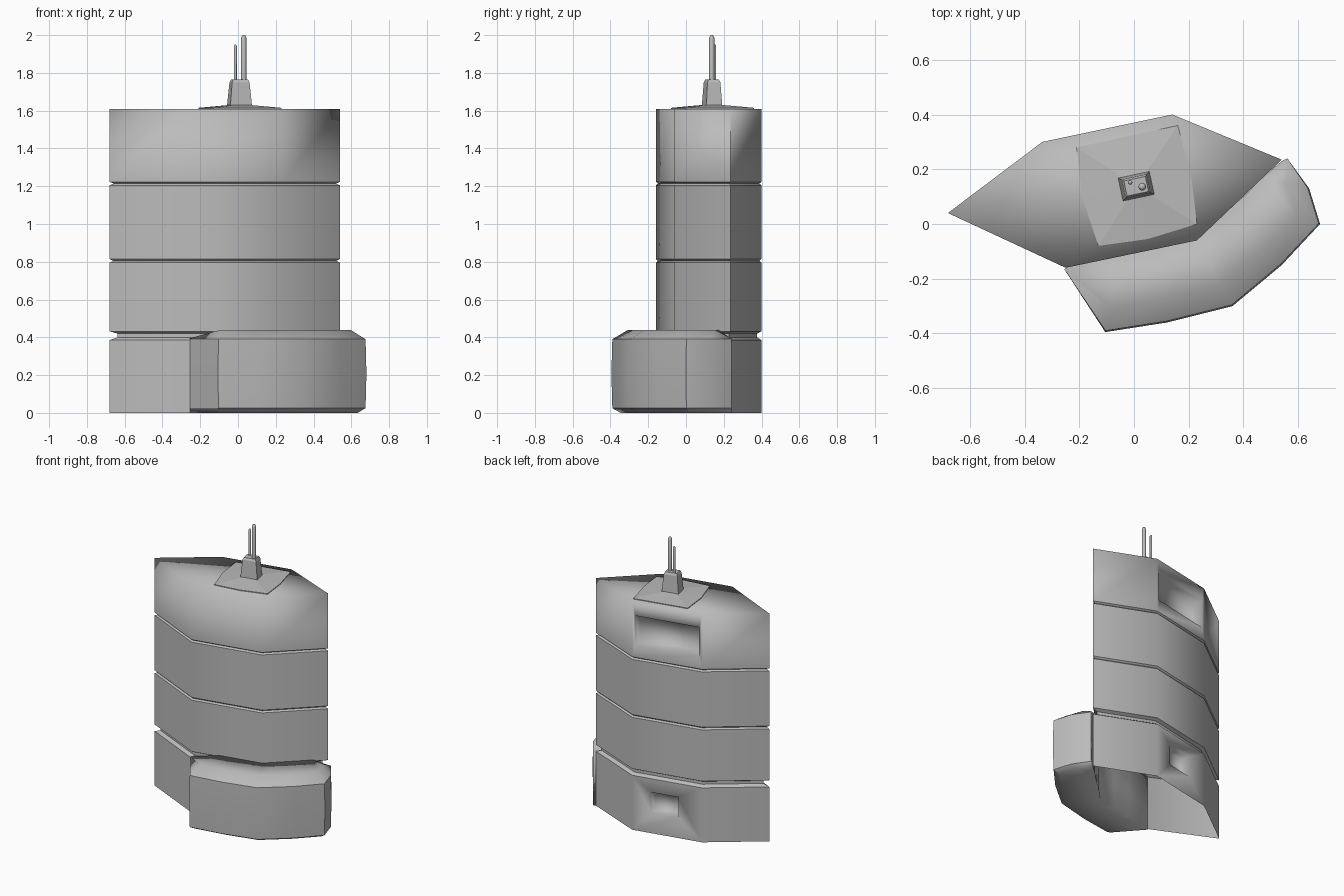
import bpy, bmesh, math
from mathutils import Vector

if "Cube" in bpy.data.objects:
    bpy.data.objects.remove(bpy.data.objects["Cube"], do_unlink=True)

grey = bpy.data.materials.new("plain_grey")
grey.use_nodes = True
GREY = (0.5, 0.5, 0.5, 1)
grey.diffuse_color = GREY
grey.node_tree.nodes["Principled BSDF"].inputs["Base Color"].default_value = GREY


def finish(name, bm, smooth=True):
    bmesh.ops.recalc_face_normals(bm, faces=bm.faces)
    for f in bm.faces:
        f.smooth = smooth
    mesh = bpy.data.meshes.new(name)
    bm.to_mesh(mesh)
    bm.free()
    mesh.materials.append(grey)
    obj = bpy.data.objects.new(name, mesh)
    bpy.context.collection.objects.link(obj)
    return obj


def inset(points, d):
    """Move a counter-clockwise outline inwards by d with mitred corners."""
    out = []
    for i, p in enumerate(points):
        p = Vector(p)
        a = (p - Vector(points[i - 1])).normalized()
        b = (Vector(points[(i + 1) % len(points)]) - p).normalized()
        na, nb = Vector((-a.y, a.x)), Vector((-b.y, b.x))
        out.append(p + (na + nb) * d / (1 + na.dot(nb)))
    return out


def recess(bm, face_verts, u0, u1, v0, v1, depth):
    """Fill a wall quad with a surround and a sunken rectangular opening."""
    a, b, c, d = [v.co for v in face_verts]
    inward = Vector((-(b - a).y, (b - a).x, 0)).normalized() * depth
    lip, back = [], []
    for u, v in ((u0, v0), (u1, v0), (u1, v1), (u0, v1)):
        p = a.lerp(b, u).lerp(d.lerp(c, u), v)
        lip.append(bm.verts.new(p))
        back.append(bm.verts.new(p + inward))
    for i in range(4):
        j = (i + 1) % 4
        bm.faces.new((face_verts[i], face_verts[j], lip[j], lip[i]))
        bm.faces.new((lip[i], lip[j], back[j], back[i]))
    bm.faces.new(back)


# Tower: leaf-shaped outline stacked in tiers with grooves, open underneath
OUTLINE = [(-0.68, 0.04), (-0.25, -0.16), (0.23, -0.06),
           (0.54, 0.235), (0.14, 0.40), (-0.335, 0.30)]
TIPS = (0, 3)
LEVELS = [(0, 0), (0.385, 0), (0.40, 0.022), (0.42, 0.022), (0.432, 0),
          (0.795, 0), (0.805, 0.01), (0.815, 0), (1.205, 0),
          (1.214, 0.012), (1.223, 0), (1.61, 0)]
bm = bmesh.new()
rings = [[bm.verts.new((p.x, p.y, z)) for p in inset(OUTLINE, d)] for z, d in LEVELS]
for k in range(len(rings) - 1):
    low, high = rings[k], rings[k + 1]
    for i in range(6):
        j = (i + 1) % 6
        quad = (low[i], low[j], high[j], high[i])
        if i == 4 and k == 0:
            recess(bm, quad, 0.27, 0.66, 0.38, 0.75, 0.06)
        elif i == 4 and k == len(rings) - 2:
            recess(bm, quad, 0.04, 0.96, 0.23, 0.76, 0.08)
        else:
            bm.faces.new(quad)
roof_middle = bm.verts.new((0.01, 0.14, 1.61))
for i in range(6):
    bm.faces.new((rings[-1][i], rings[-1][(i + 1) % 6], roof_middle))
# Keep the two pointed ends and the groove lips crisp
for k, ring in enumerate(rings):
    for i in range(6):
        if k < len(rings) - 1 and i in TIPS:
            bm.edges.get((ring[i], rings[k + 1][i])).smooth = False
        if 0 < k < len(rings) - 1:
            bm.edges.get((ring[i], ring[(i + 1) % 6])).smooth = False
finish("tower", bm)

# Annex: crescent wrapped round the front and one end of the tower
OUTER = [(-0.255, -0.165), (-0.105, -0.395), (0.12, -0.36), (0.36, -0.30),
         (0.54, -0.15), (0.68, 0.0), (0.64, 0.13), (0.56, 0.24)]
WALL = [(-0.24, -0.155), (-0.06, -0.12), (0.10, -0.085), (0.23, -0.06),
        (0.32, 0.03), (0.40, 0.10), (0.47, 0.17), (0.54, 0.23)]
SECTION = [(0, 0.05), (0.025, 0.005), (0.21, 0), (0.39, 0.005), (0.44, 0.09)]
bm = bmesh.new()
stations = []
for n, (o, w) in enumerate(zip(OUTER, WALL)):
    o, w = Vector(o), Vector(w)
    end = n in (0, len(OUTER) - 1)
    inward = (w - o).normalized() if not end else Vector((0, 0))
    loop = [w.to_3d()]
    for z, d in SECTION:
        p = o + inward * d
        loop.append(Vector((p.x, p.y, min(z, 0.395) if end else z)))
    loop.append(Vector((w.x, w.y, 0.40 if end else 0.44)))
    stations.append([bm.verts.new(p) for p in loop])
size = len(stations[0])
for s, t in zip(stations, stations[1:]):
    for i in range(size):
        j = (i + 1) % size
        bm.faces.new((s[i], t[i], t[j], s[j]))
for cap in (stations[0], stations[-1]):
    bm.faces.new(cap)
for n, s in enumerate(stations):
    if n in (0, 1, 5, 7):
        for i in range(1, 4):
            bm.edges.get((s[i], s[i + 1])).smooth = False
    if n:
        for i in (2, 4):
            bm.edges.get((stations[n - 1][i], s[i])).smooth = False
finish("annex", bm)

# Roof plate: shallow pyramid under the mast
PLATE = [(-0.21, 0.28), (-0.19, 0.10), (-0.13, -0.08), (0.05, -0.055),
         (0.23, 0.0), (0.21, 0.17), (0.16, 0.36)]
bm = bmesh.new()
low = [bm.verts.new((x, y, 1.605)) for x, y in PLATE]
rim = [bm.verts.new((x, y, 1.615)) for x, y in PLATE]
peak = bm.verts.new((0.01, 0.138, 1.635))
for i in range(len(PLATE)):
    j = (i + 1) % len(PLATE)
    bm.faces.new((low[i], low[j], rim[j], rim[i]))
    bm.faces.new((rim[i], rim[j], peak))
finish("roof_plate", bm, smooth=False)

# Mast base: tapered block turned with the roof plate
bm = bmesh.new()
turn = math.radians(12)
tiers = []
for z, hx, hy in ((1.61, 0.06, 0.044), (1.75, 0.047, 0.035), (1.765, 0.04, 0.028)):
    ring = []
    for sx, sy in ((-1, -1), (1, -1), (1, 1), (-1, 1)):
        x, y = sx * hx, sy * hy
        ring.append(bm.verts.new((0.008 + x * math.cos(turn) - y * math.sin(turn),
                                  0.138 + x * math.sin(turn) + y * math.cos(turn), z)))
    tiers.append(ring)
for a, b in zip(tiers, tiers[1:]):
    for i in range(4):
        bm.faces.new((a[i], a[(i + 1) % 4], b[(i + 1) % 4], b[i]))
bm.faces.new(tiers[-1])
finish("mast_base", bm, smooth=False)

# Two thin antennas with rounded tips
for name, x, y, radius, top in (("tall_antenna", 0.03, 0.136, 0.014, 2.0),
                                ("short_antenna", -0.014, 0.152, 0.008, 1.95)):
    bm = bmesh.new()
    rings = []
    for z, r in ((1.74, radius), (top - radius, radius), (top, radius * 0.5)):
        rings.append([bm.verts.new((x + r * math.cos(k * math.tau / 12),
                                    y + r * math.sin(k * math.tau / 12), z)) for k in range(12)])
    for a, b in zip(rings, rings[1:]):
        for i in range(12):
            bm.faces.new((a[i], a[(i + 1) % 12], b[(i + 1) % 12], b[i]))
    bm.faces.new(rings[-1])
    finish(name, bm)
